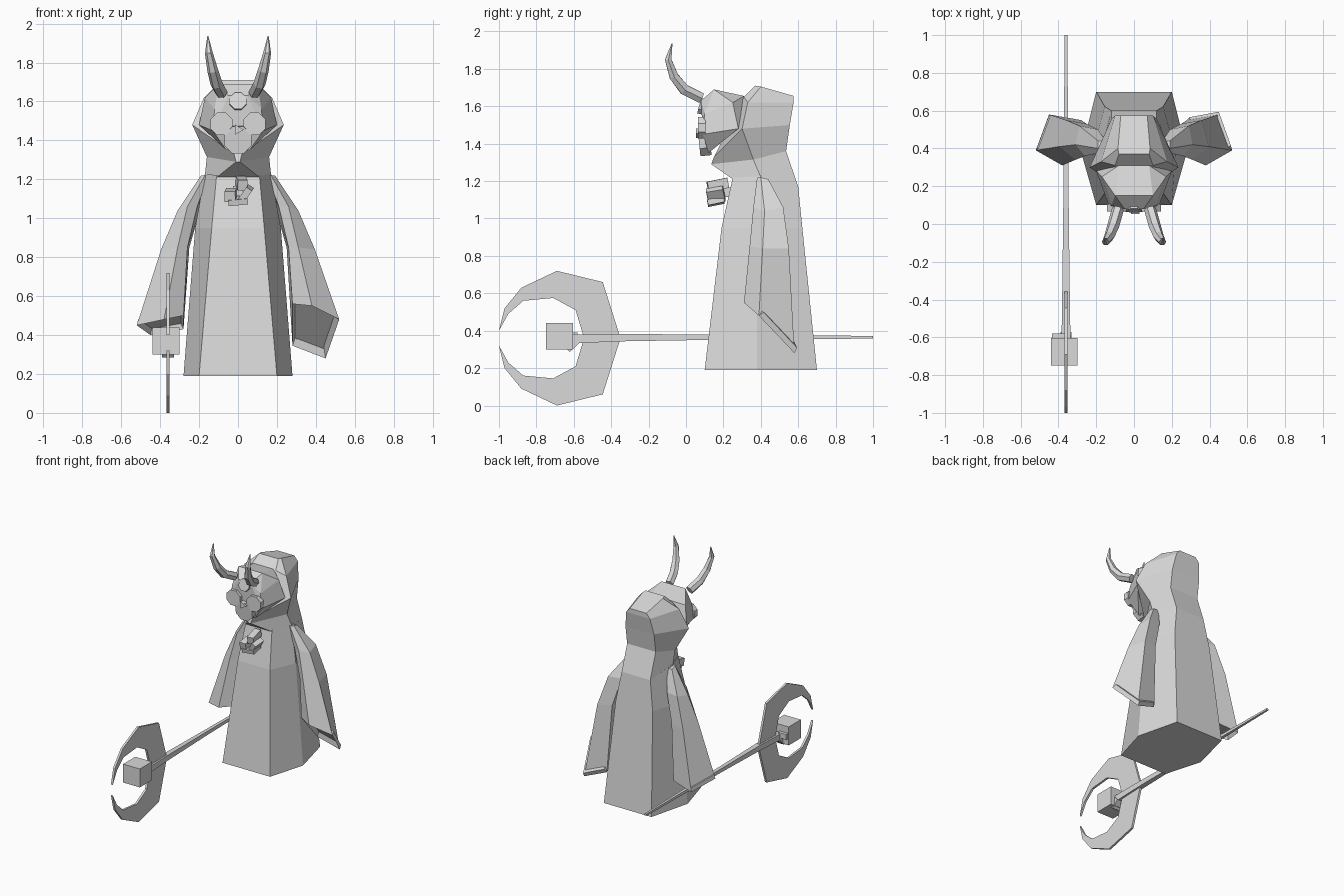
import bpy, bmesh, math
from mathutils import Vector, Matrix

cube = bpy.data.objects.get("Cube")
if cube:
    bpy.data.objects.remove(cube, do_unlink=True)

mat = bpy.data.materials.new("pale grey")
mat.use_nodes = True
GREY = (0.7, 0.7, 0.7, 1)
mat.diffuse_color = GREY
mat.node_tree.nodes["Principled BSDF"].inputs["Base Color"].default_value = GREY


def finish(name, bm):
    bmesh.ops.recalc_face_normals(bm, faces=bm.faces)
    mesh = bpy.data.meshes.new(name)
    bm.to_mesh(mesh)
    bm.free()
    mesh.materials.append(mat)
    ob = bpy.data.objects.new(name, mesh)
    bpy.context.scene.collection.objects.link(ob)
    return ob


def loft(name, rings, recess=0):
    """Skin closed rings of equal length and cap both ends."""
    bm = bmesh.new()
    rows = [[bm.verts.new(p) for p in ring] for ring in rings]
    n = len(rows[0])
    for a, b in zip(rows, rows[1:]):
        for i in range(n):
            j = (i + 1) % n
            bm.faces.new((a[i], a[j], b[j], b[i]))
    bm.faces.new(rows[0][::-1])
    end = bm.faces.new(rows[-1])
    if recess:
        bmesh.ops.recalc_face_normals(bm, faces=bm.faces)
        bmesh.ops.inset_region(bm, faces=[end], thickness=0.012)
        bmesh.ops.translate(bm, verts=end.verts, vec=-end.normal * recess)
    return finish(name, bm)


def hexagon(half):
    """Mirror front, side and back points into a full ring."""
    return list(half) + [(-x, y, z) for x, y, z in reversed(half)]


def block(name, centre, size, rot=(0, 0, 0)):
    bm = bmesh.new()
    bmesh.ops.create_cube(bm, size=1)
    ob = finish(name, bm)
    ob.location, ob.scale, ob.rotation_euler = centre, size, rot
    return ob


def disc(name, centre, radius, depth, sides=8, tilt=0, turn=math.pi / 8):
    bm = bmesh.new()
    bmesh.ops.create_cone(bm, cap_ends=True, segments=sides, radius1=radius,
                          radius2=radius, depth=depth)
    bm.transform(Matrix.Translation(centre)
                 @ Matrix.Rotation(math.pi / 2 + tilt, 4, 'X')
                 @ Matrix.Rotation(turn, 4, 'Z'))
    return finish(name, bm)


def tube(name, path, radii, sides):
    rings = []
    for i, p in enumerate(path):
        p = Vector(p)
        d = Vector(path[min(i + 1, len(path) - 1)]) - Vector(path[max(i - 1, 0)])
        side = d.cross(Vector((1, 0, 0))).normalized()
        up = d.cross(side).normalized()
        angles = [2 * math.pi * (k + 0.5) / sides for k in range(sides)]
        rings.append([p + radii[i] * (side * math.cos(a) + up * math.sin(a)) for a in angles])
    return loft(name, rings)


# Robe and hood
loft("robe", [hexagon(h) for h in (
    [(.20, .10, .19), (.28, .38, .19), (.20, .70, .19)],
    [(.135, .19, .95), (.22, .38, .95), (.155, .622, .95)],
    [(.11, .25, 1.22), (.17, .40, 1.23), (.12, .60, 1.17)])])
loft("hood", [hexagon(h) for h in (
    [(.11, .25, 1.21), (.17, .40, 1.22), (.12, .60, 1.17)],
    [(.01, .135, 1.29), (.16, .36, 1.315), (.12, .535, 1.36)],
    [(.02, .15, 1.33), (.235, .30, 1.48), (.12, .555, 1.50)],
    [(.10, .31, 1.65), (.175, .33, 1.62), (.10, .575, 1.62)],
    [(.08, .37, 1.71), (.085, .40, 1.705), (.07, .575, 1.655)])])

# Head inside the hood
bm = bmesh.new()
for x, y, z in [(.05, .08, 1.63), (.10, .15, 1.69), (.12, .10, 1.56), (.13, .09, 1.45),
                (.06, .12, 1.35), (.17, .25, 1.62), (.20, .28, 1.48), (.08, .31, 1.655)]:
    for s in (1, -1):
        bm.verts.new((s * x, y, z))
bmesh.ops.convex_hull(bm, input=bm.verts)
finish("head", bm)

# Mask features
for s, side in ((1, "left"), (-1, "right")):
    disc(side + "_eye", (s * .085, .085, 1.485), .062, .04)
disc("forehead_disc", (0, .085, 1.60), .046, .03, tilt=-.25)
disc("chin_disc", (0, .10, 1.405), .075, .06, tilt=.1)
disc("nose", (0, .068, 1.455), .03, .03, sides=3, turn=-math.pi / 2)

# Horns
for s, side in ((1, "left"), (-1, "right")):
    path = [(.085, .08, 1.645), (.11, -.01, 1.69), (.13, -.065, 1.76),
            (.15, -.095, 1.85), (.155, -.075, 1.935)]
    tube(side + "_horn", [(s * x, y, z) for x, y, z in path],
         (.032, .032, .028, .02, .003), 6)

# Sleeves, the left one hanging lower at the back
upper = [[(.15, .39, 1.22), (.17, .38, 1.22), (.19, .40, 1.22), (.19, .44, 1.21), (.15, .44, 1.21)],
         [(.21, .38, 1.06), (.26, .36, 1.06), (.31, .42, 1.04), (.29, .52, 1.06), (.19, .50, 1.06)],
         [(.26, .37, .85), (.31, .34, .85), (.395, .41, .84), (.36, .55, .84), (.25, .53, .85)]]
cuff = [(.28, .36), (.38, .31), (.52, .39), (.45, .58), (.28, .55)]
for s, side, heights in ((1, "left", (.56, .55, .48, .28, .345)),
                         (-1, "right", (.50, .48, .45, .40, .43))):
    rings = upper + [[(x, y, z) for (x, y), z in zip(cuff, heights)]]
    loft(side + "_sleeve", [[(s * x, y, z) for x, y, z in r] for r in rings], recess=.03)

# Clasp on the chest
block("clasp_top", (.018, .17, 1.18), (.05, .11, .055), (.2, 0, .1))
block("clasp_side", (-.037, .16, 1.12), (.055, .09, .055), (.2, 0, -.1))
block("clasp_arm", (.04, .16, 1.125), (.035, .09, .08), (.2, .6, 0))
block("clasp_base", (0, .16, 1.09), (.10, .09, .03), (.2, -.1, 0))
block("clasp_pin", (0, .22, 1.14), (.05, .08, .05))

# Staff with its head block
SX, SZ = -.36, .36
tube("staff", [(SX, 1, .365), (SX, .12, .365), (SX, -.35, .363), (SX, -.64, .355)],
     (.01, .02, .028, .034), 4)
block("staff_block", (-.37, -.677, .37), (.14, .145, .14))
block("staff_socket", (SX, -.62, .335), (.06, .07, .07), (.75, 0, 0))
block("staff_peg", (-.40, -.595, .37), (.07, .03, .04))

# Curved blade: upper half and its mirror share the middle edge
outer = [(-.35, 0), (-.445, .30), (-.69, .36), (-.88, .27), (-.97, .16), (-1, .04)]
inner = [(-.545, 0), (-.59, .15), (-.71, .215), (-.87, .20), (-.95, .13), (-.997, .045)]
outline = [(y, -z) for y, z in outer[:0:-1]] + outer
hollow = [(y, -z) for y, z in inner[:0:-1]] + inner
loft("blade", [[(SX + dx, y, SZ + z) for dx, (y, z) in
                ((-.008, o), (.008, o), (.008, i), (-.008, i))]
               for o, i in zip(outline, hollow)])
